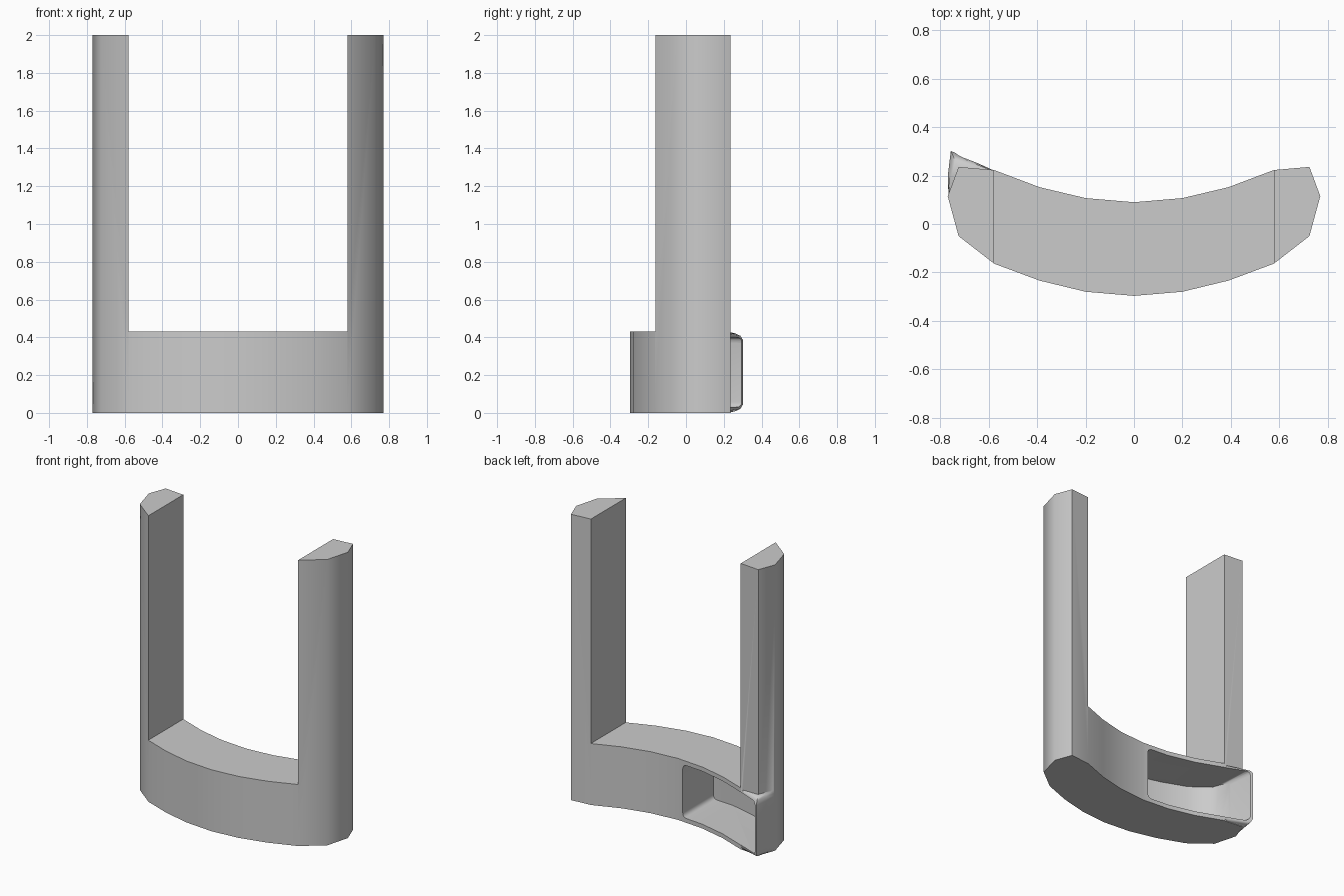
import bpy, bmesh

cube = bpy.data.objects.get("Cube")
if cube:
    bpy.data.objects.remove(cube, do_unlink=True)

grey = bpy.data.materials.new("plain grey")
grey.use_nodes = True
COLOUR = (0.6, 0.6, 0.6, 1)
grey.diffuse_color = COLOUR
grey.node_tree.nodes["Principled BSDF"].inputs["Base Color"].default_value = COLOUR


def loft(name, layers, rounded=None, radius=0.04):
    """Stack (outline, z) layers into a closed solid; round chosen edges."""
    bm = bmesh.new()
    rings = [[bm.verts.new((x, y, z)) for x, y in outline] for outline, z in layers]
    n = len(rings[0])
    for low, high in zip(rings, rings[1:]):
        for i in range(n):
            j = (i + 1) % n
            bm.faces.new((low[i], low[j], high[j], high[i]))
    bm.faces.new(rings[0])
    bm.faces.new(rings[-1])
    bmesh.ops.recalc_face_normals(bm, faces=bm.faces)
    if rounded:
        edges = [bm.edges.get((r[a], r[b])) for r in rings for a, b in rounded]
        bmesh.ops.bevel(bm, geom=edges, offset=radius, segments=4,
                        profile=0.5, affect='EDGES')
    mesh = bpy.data.meshes.new(name)
    bm.to_mesh(mesh)
    bm.free()
    obj = bpy.data.objects.new(name, mesh)
    bpy.context.collection.objects.link(obj)
    mesh.materials.append(grey)
    return obj


def combine(target, tool, operation):
    mod = target.modifiers.new(operation, 'BOOLEAN')
    mod.operation, mod.object, mod.solver = operation, tool, 'EXACT'
    bpy.context.view_layer.objects.active = target
    bpy.ops.object.modifier_apply(modifier=mod.name)
    bpy.data.objects.remove(tool, do_unlink=True)


BASE, TOP = 0.43, 2.0

# Crescent plan, mirrored and extruded to full height
half = [(0.2, -0.28), (0.39, -0.234), (0.578, -0.164), (0.725, -0.05),
        (0.77, 0.115), (0.725, 0.236), (0.578, 0.223), (0.39, 0.152), (0.2, 0.107)]
plan = [(0, -0.297)] + half + [(0, 0.09)] + [(-x, y) for x, y in reversed(half)]
body = loft("crescent_frame", [(plan, 0), (plan, TOP)])

# Gap between the two posts
g = 0.58
gap = [(-g, -1), (g, -1), (g, 1), (-g, 1)]
combine(body, loft("gap_cutter", [(gap, BASE), (gap, TOP + 1)]), 'DIFFERENCE')


# Flared lip of the pocket, tapering at top and bottom
def lip_plan(reach):
    tip = (-0.725 - 0.032 * reach, 0.232 + 0.07 * reach)
    side = (-0.745 - 0.024 * reach, 0.18 + 0.025 * reach)
    return [(-0.68, 0.05), (-0.565, 0.1), (-0.565, 0.216), tip, side, (-0.767, 0.115)]


steps = [(0.002, 0), (0.01, 0.45), (0.022, 0.8), (0.045, 1)]
layers = [(lip_plan(r), z) for z, r in steps]
layers += [(lip_plan(r), BASE - z) for z, r in reversed(steps)]
combine(body, loft("pocket_lip", layers), 'UNION')

# Deep pocket following the outer wall, open at the back
pocket = [(-0.04, 0.45), (-0.04, -0.245), (-0.2, -0.235), (-0.38, -0.19),
          (-0.56, -0.122), (-0.688, -0.025), (-0.724, 0.115), (-0.742, 0.3), (-0.742, 0.45)]
cutter = loft("pocket_cutter", [(pocket, 0.03), (pocket, BASE - 0.03)],
              rounded=[(0, 1), (6, 7), (7, 8)], radius=0.03)
combine(body, cutter, 'DIFFERENCE')

# Smooth the curved walls, keep corners crisp
bpy.ops.object.select_all(action='DESELECT')
body.select_set(True)
bpy.context.view_layer.objects.active = body
bpy.ops.object.shade_smooth_by_angle(angle=0.75)
